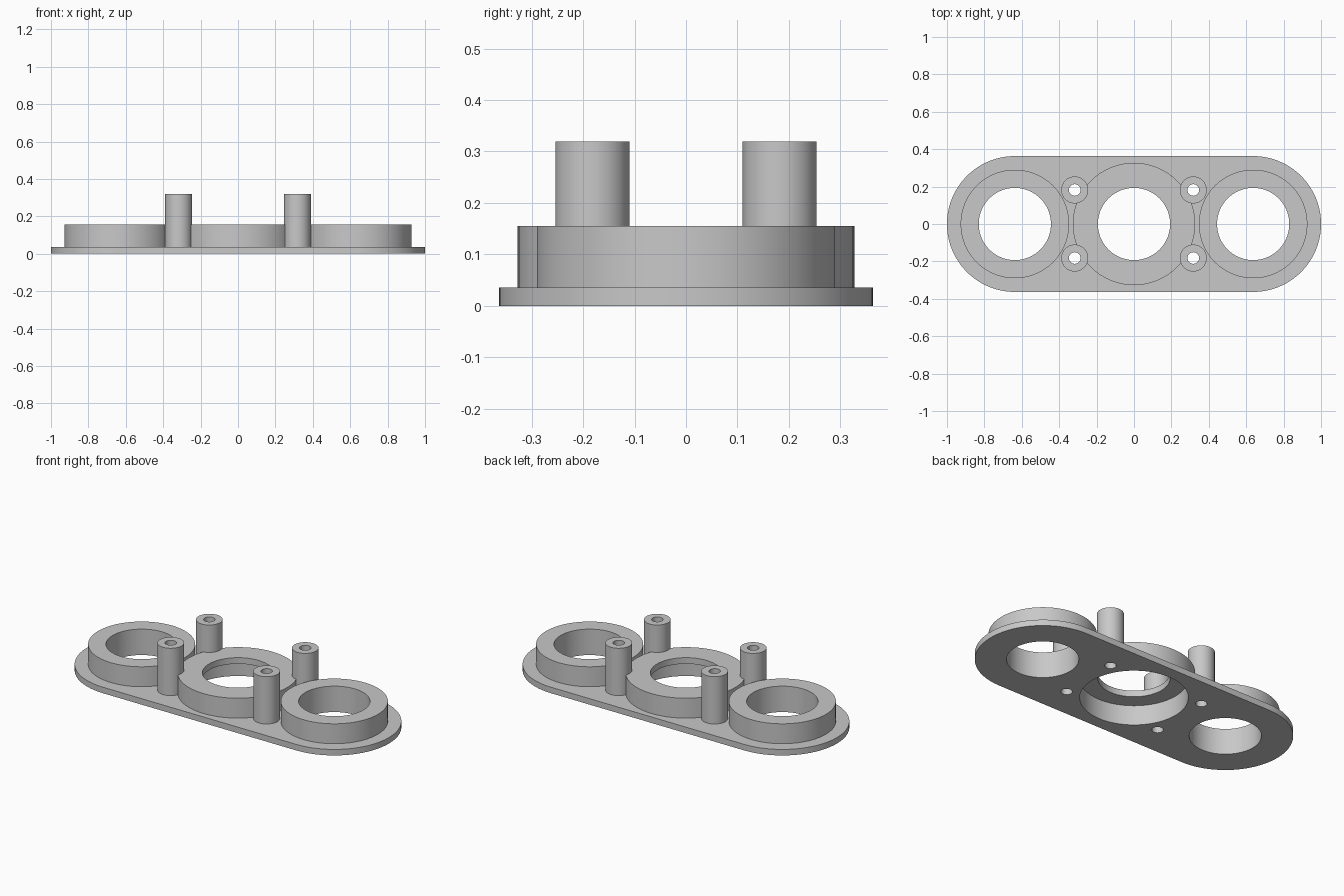
import bpy, bmesh
from math import cos, sin, pi

cube = bpy.data.objects.get("Cube")
if cube:
    bpy.data.objects.remove(cube, do_unlink=True)

# Main dimensions
RING_X = 0.637
PLATE_R, PLATE_TOP = 0.363, 0.036
RING_TOP, LEDGE = 0.155, 0.118
POST_X, POST_Y, POST_TOP = 0.317, 0.182, 0.319
BORE_R = 0.193
ROOT = PLATE_TOP / 2          # raised parts start inside the plate
BELOW, ABOVE = -0.1, 0.5      # cutters pass right through

grey = bpy.data.materials.new("plain grey")
grey.use_nodes = True
colour = (0.58, 0.58, 0.58, 1)
grey.diffuse_color = colour
grey.node_tree.nodes["Principled BSDF"].inputs["Base Color"].default_value = colour


def arc(x, y, r, start, sweep, n):
    return [(x + r * cos(start + sweep * i / n), y + r * sin(start + sweep * i / n))
            for i in range(n + 1)]


def extrude(name, outline, z0, z1):
    """Solid prism from a flat outline."""
    bm = bmesh.new()
    base = bm.faces.new([bm.verts.new((x, y, z0)) for x, y in outline])
    top = bmesh.ops.extrude_face_region(bm, geom=[base])["geom"]
    verts = [v for v in top if isinstance(v, bmesh.types.BMVert)]
    bmesh.ops.translate(bm, vec=(0, 0, z1 - z0), verts=verts)
    bmesh.ops.recalc_face_normals(bm, faces=bm.faces)
    mesh = bpy.data.meshes.new(name)
    bm.to_mesh(mesh)
    bm.free()
    mesh.materials.append(grey)
    obj = bpy.data.objects.new(name, mesh)
    bpy.context.collection.objects.link(obj)
    return obj


def cylinder(name, x, y, r, z0, z1, n=96):
    return extrude(name, arc(x, y, r, 0, 2 * pi, n)[:-1], z0, z1)


def combine(target, part, operation):
    """Merge a part into the target, or cut it away, then discard it."""
    part.hide_render = True
    mod = target.modifiers.new(part.name, "BOOLEAN")
    mod.operation = operation
    mod.solver = "EXACT"
    mod.object = part
    bpy.context.view_layer.objects.active = target
    bpy.ops.object.modifier_apply(modifier=mod.name)
    bpy.data.objects.remove(part, do_unlink=True)


# Base plate with rounded ends
outline = arc(RING_X, 0, PLATE_R, -pi / 2, pi, 64) + arc(-RING_X, 0, PLATE_R, pi / 2, pi, 64)
body = extrude("ring_mounting_plate", outline, 0, PLATE_TOP)
posts = [(sx * POST_X, sy * POST_Y) for sx in (-1, 1) for sy in (-1, 1)]

# Raised rings and standing posts
for x, r in ((-RING_X, 0.29), (0, 0.327), (RING_X, 0.29)):
    combine(body, cylinder("ring", x, 0, r, ROOT, RING_TOP), "UNION")
for x, y in posts:
    combine(body, cylinder("post", x, y, 0.072, ROOT, POST_TOP, 64), "UNION")

# Ring bores, the wide recess under the centre ring, and post holes
for x in (-RING_X, 0, RING_X):
    combine(body, cylinder("bore", x, 0, BORE_R, BELOW, ABOVE), "DIFFERENCE")
combine(body, cylinder("centre_recess", 0, 0, 0.29, BELOW, LEDGE), "DIFFERENCE")
for x, y in posts:
    combine(body, cylinder("post_hole", x, y, 0.031, BELOW, ABOVE, 48), "DIFFERENCE")

# Smooth curved walls, crisp rims
bpy.ops.object.select_all(action="DESELECT")
body.select_set(True)
bpy.context.view_layer.objects.active = body
bpy.ops.object.shade_smooth_by_angle(angle=pi / 6)
